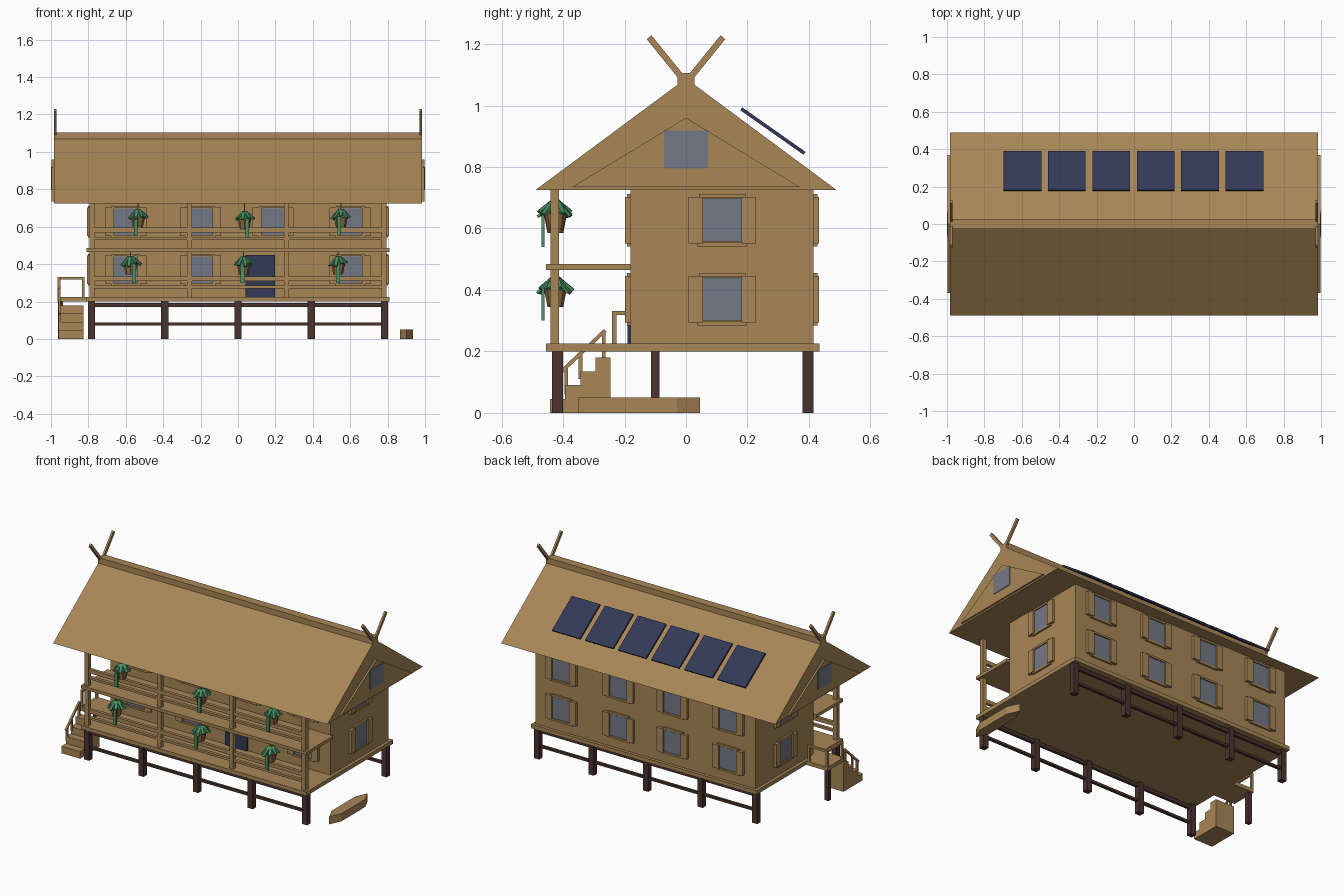
import bpy, bmesh, math, random
from mathutils import Vector, Matrix

if "Cube" in bpy.data.objects:
    bpy.data.objects.remove(bpy.data.objects["Cube"])

random.seed(4)


def material(name, rgb):
    m = bpy.data.materials.new(name)
    m.diffuse_color = (*rgb, 1)
    m.use_nodes = True
    m.node_tree.nodes["Principled BSDF"].inputs["Base Color"].default_value = m.diffuse_color
    return m


WOOD = material("warm wood", (0.39, 0.24, 0.095))
DARK = material("dark timber", (0.07, 0.034, 0.029))
NAVY = material("navy", (0.032, 0.04, 0.095))
GLASS = material("grey glass", (0.175, 0.19, 0.235))
POT = material("pot brown", (0.28, 0.15, 0.055))
LEAF = material("leaf green", (0.07, 0.29, 0.13))


def finish(name, bm, mat):
    bmesh.ops.recalc_face_normals(bm, faces=bm.faces[:])
    me = bpy.data.meshes.new(name)
    bm.to_mesh(me)
    bm.free()
    me.materials.append(mat)
    ob = bpy.data.objects.new(name, me)
    bpy.context.collection.objects.link(ob)
    return ob


def block(bm, x0, x1, y0, y1, z0, z1):
    m = Matrix.Translation(((x0 + x1) / 2, (y0 + y1) / 2, (z0 + z1) / 2))
    bmesh.ops.create_cube(bm, size=1, matrix=m @ Matrix.Diagonal((x1 - x0, y1 - y0, z1 - z0, 1)))


def beam(bm, p, q, w, h):
    p, q = Vector(p), Vector(q)
    rot = (q - p).to_track_quat('Z', 'Y').to_matrix().to_4x4()
    bmesh.ops.create_cube(bm, size=1, matrix=Matrix.Translation((p + q) / 2) @ rot
                          @ Matrix.Diagonal((w, h, (q - p).length, 1)))


def prism(bm, points, offset):
    face = bm.faces.new([bm.verts.new(p) for p in points])
    ext = bmesh.ops.extrude_face_region(bm, geom=[face], use_keep_orig=True)
    bmesh.ops.translate(bm, vec=offset, verts=[v for v in ext["geom"] if isinstance(v, bmesh.types.BMVert)])


def boxes(name, mat, *dims):
    bm = bmesh.new()
    for d in dims:
        block(bm, *d)
    return finish(name, bm, mat)


# House body and floors
boxes("house_body", WOOD, (-0.79, 0.79, -0.18, 0.415, 0.22, 0.73))
boxes("main_deck", WOOD, (-0.81, 0.81, -0.455, 0.435, 0.2, 0.225))
boxes("balcony_floor", WOOD, (-0.81, 0.81, -0.455, -0.18, 0.465, 0.485))

# Stilts with tie beams, front and back rows
legs, ties = [], []
for y in (-0.418, 0.397):
    for i in range(5):
        x = (i - 2) * 0.3915
        legs.append((x - 0.019, x + 0.019, y - 0.018, y + 0.018, 0, 0.2))
    for z0, z1 in ((0.073, 0.088), (0.17, 0.193)):
        ties.append((-0.78, 0.78, y - 0.009, y + 0.009, z0, z1))
boxes("stilts", DARK, *legs)
boxes("tie_beams", DARK, *ties)

# Gallery columns and railings
boxes("gallery_columns", WOOD, *[(x - 0.014, x + 0.014, -0.441, -0.413, 0.22, 0.73)
                                 for x in (-0.78, -0.26, 0.26, 0.78)])
boxes("gallery_rails", WOOD, *[(-0.78, 0.78, -0.437, -0.417, f + a, f + b)
                               for f in (0.225, 0.485) for a, b in ((0.085, 0.11), (0.045, 0.06))])

# Roof, ridge cap and gable ends
bm = bmesh.new()
prism(bm, [(-0.985, y, z) for y, z in ((-0.49, 0.725), (0.49, 0.725), (0.027, 1.068), (-0.027, 1.068))], (1.97, 0, 0))
finish("roof", bm, WOOD)
boxes("ridge_cap", WOOD, (-0.985, 0.985, -0.027, 0.027, 1.05, 1.105))
for side, s in (("left", -1), ("right", 1)):
    bm = bmesh.new()
    prism(bm, [(s * 0.98, y, z) for y, z in ((-0.37, 0.735), (0.37, 0.735), (0, 0.96))], (s * 0.016, 0, 0))
    finish("gable_panel_" + side, bm, WOOD)
    a, b = sorted((s * 0.99, s * 1.0))
    boxes("gable_window_" + side, GLASS, (a, b, -0.071, 0.071, 0.795, 0.918))
    bm = bmesh.new()
    for t in (-1, 1):
        beam(bm, (s * 0.978, t * 0.005, 1.08), (s * 0.978, t * 0.12, 1.222), 0.013, 0.02)
    finish("crossed_horns_" + side, bm, WOOD)

# Solar panels floating above the back slope
bm = bmesh.new()
for i in range(6):
    x = (i - 2.5) * 0.2375 - 0.003
    prism(bm, [(x - 0.101, y, z) for y, z in ((0.176, 0.985), (0.382, 0.84), (0.389, 0.849), (0.183, 0.994))],
          (0.202, 0, 0))
finish("solar_panels", bm, NAVY)

# Windows with frames and shutters: wall origin, tangent, outward normal
glass, trim = bmesh.new(), bmesh.new()


def window(origin, u, n):
    u, n = Vector(u), Vector(n)
    m = Matrix((u, n, Vector((0, 0, 1)))).transposed().to_4x4()
    m.translation = origin

    def part(target, *d):
        old = set(target.verts)
        block(target, *d)
        bmesh.ops.transform(target, matrix=m, verts=[v for v in target.verts if v not in old])

    part(glass, -0.063, 0.063, -0.005, 0.008, -0.07, 0.07)
    part(trim, -0.08, 0.08, -0.005, 0.012, -0.085, -0.073)
    part(trim, -0.075, 0.075, -0.005, 0.012, 0.073, 0.085)
    for s in (-1, 1):
        a, b = sorted((s * 0.063, s * 0.11))
        part(trim, a, b, -0.005, 0.018, -0.076, 0.076)


COLS = (-0.6, -0.2, 0.188, 0.6)
for z in (0.37, 0.627):
    for x in COLS:
        window((x, 0.415, z), (1, 0, 0), (0, 1, 0))
        if not (z < 0.5 and x == 0.188):
            window((x, -0.18, z), (1, 0, 0), (0, -1, 0))
    for s in (-1, 1):
        window((s * 0.79, 0.118, z), (0, 1, 0), (s, 0, 0))
finish("window_glass", glass, GLASS)
finish("window_frames_and_shutters", trim, WOOD)
boxes("front_door", NAVY, (0.04, 0.197, -0.19, -0.175, 0.225, 0.448))

# Side landing with its post and railing
boxes("landing", WOOD, (-0.965, -0.8, -0.245, -0.075, 0.2, 0.225))
boxes("landing_post", DARK, (-0.962, -0.935, -0.114, -0.087, 0, 0.2))
boxes("landing_railing", WOOD,
      *[(x - 0.007, x + 0.007, y - 0.007, y + 0.007, 0.22, 0.325)
        for x, y in ((-0.957, -0.233), (-0.957, -0.083), (-0.827, -0.083))],
      (-0.964, -0.95, -0.24, -0.076, 0.318, 0.332),
      (-0.964, -0.82, -0.09, -0.076, 0.318, 0.332))

# Stairs with a sloping handrail
bm = bmesh.new()
outline = [(-0.245, 0)] + [p for i in range(4)
                           for p in ((-0.442 + i * 0.049, i * 0.045), (-0.442 + i * 0.049, (i + 1) * 0.045))]
outline.append((-0.245, 0.18))
# each tread ends where the next riser starts
prism(bm, [(-0.96, y, z) for y, z in outline], (0.135, 0, 0))
finish("stairs", bm, WOOD)
bm = bmesh.new()
for y, z0, z1 in ((-0.39, 0.06, 0.15), (-0.343, 0.11, 0.195), (-0.268, 0.17, 0.265)):
    block(bm, -0.96, -0.948, y - 0.006, y + 0.006, z0, z1)
beam(bm, (-0.954, -0.405, 0.135), (-0.954, -0.263, 0.268), 0.012, 0.012)
finish("stair_handrail", bm, WOOD)

# Canoe lying on the ground
bm = bmesh.new()
prism(bm, [(x, y, 0) for x, y in ((0.9, -0.35), (0.935, -0.275), (0.935, -0.03), (0.9, 0.045),
                                  (0.865, -0.03), (0.865, -0.275))], (0, 0, 0.05))
finish("canoe", bm, WOOD)

# Hanging plants: tapered pot, drooping leaves, trailing vine
pots, leaves, cords = bmesh.new(), bmesh.new(), bmesh.new()
for x, z in ((-0.535, 0.625), (0.035, 0.615), (0.55, 0.625), (-0.575, 0.375), (0.03, 0.375), (0.535, 0.375)):
    c = Vector((x, -0.425, z))
    bmesh.ops.create_cone(pots, cap_ends=True, segments=8, radius1=0.026, radius2=0.037, depth=0.06,
                          matrix=Matrix.Translation(c))
    bmesh.ops.create_cone(leaves, cap_ends=True, segments=8, radius1=0.04, radius2=0.012, depth=0.035,
                          matrix=Matrix.Translation(c + Vector((0, 0, 0.042))))
    turn = random.random()
    for i in range(9):
        a = turn + i * math.tau / 9
        d = Vector((math.cos(a), math.sin(a), 0))
        r = random.uniform(0.048, 0.06)
        beam(leaves, c + d * 0.008 + Vector((0, 0, 0.066)),
             c + d * r + Vector((0, 0, random.uniform(0.012, 0.032))), 0.016, 0.008)
    v = c + Vector((random.uniform(-0.02, 0.02), -0.04, 0))
    beam(leaves, v + Vector((0, 0, 0.03)), v + Vector((0, 0, -0.075)), 0.02, 0.01)
    block(cords, x - 0.003, x + 0.003, -0.428, -0.422, z + 0.05, 0.727 if z > 0.5 else 0.467)
finish("plant_pots", pots, POT)
finish("plant_leaves", leaves, LEAF)
finish("plant_cords", cords, WOOD)
